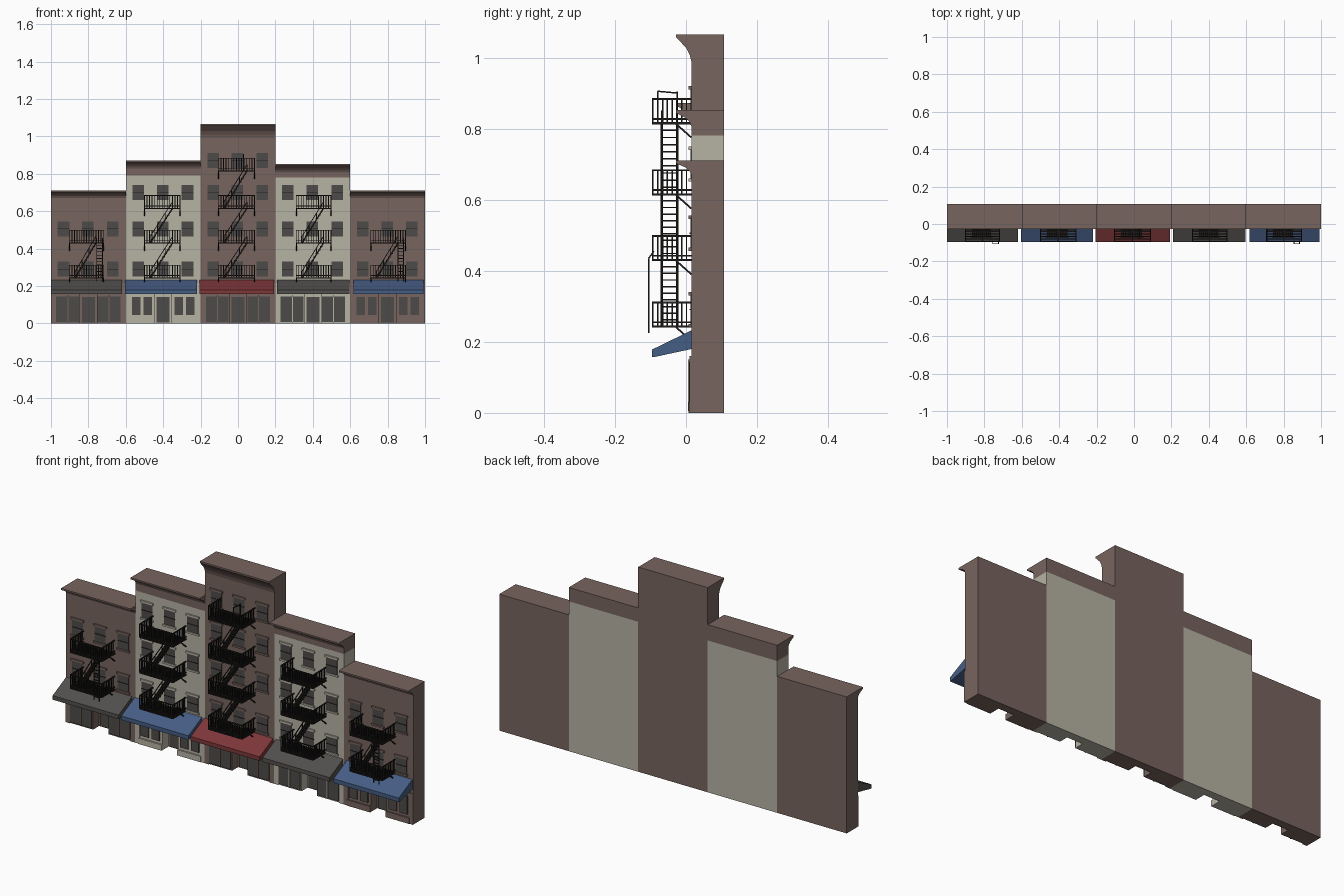
import bpy, bmesh
from mathutils import Vector, Matrix

if "Cube" in bpy.data.objects:
    bpy.data.objects.remove(bpy.data.objects["Cube"])


def mat(name, r, g, b):
    m = bpy.data.materials.new(name)
    m.diffuse_color = (r, g, b, 1)
    m.use_nodes = True
    m.node_tree.nodes["Principled BSDF"].inputs["Base Color"].default_value = m.diffuse_color
    return m


BROWN = mat("brownstone", 0.185, 0.128, 0.112)
CREAM = mat("cream_plaster", 0.47, 0.445, 0.37)
GLASS = mat("dark_glass", 0.075, 0.071, 0.066)
GREY = mat("grey_canvas", 0.085, 0.08, 0.075)
BLUE = mat("blue_canvas", 0.06, 0.11, 0.23)
RED = mat("red_canvas", 0.21, 0.038, 0.042)
IRON = mat("black_iron", 0.014, 0.012, 0.011)

FACE, BACK = 0.015, 0.107      # facade and rear wall planes


def finish(bm, name, material):
    bmesh.ops.recalc_face_normals(bm, faces=bm.faces)
    me = bpy.data.meshes.new(name)
    bm.to_mesh(me)
    bm.free()
    me.materials.append(material)
    ob = bpy.data.objects.new(name, me)
    bpy.context.collection.objects.link(ob)
    return ob


def box(bm, x0, x1, y0, y1, z0, z1):
    c = Vector(((x0 + x1) / 2, (y0 + y1) / 2, (z0 + z1) / 2))
    s = Matrix.Diagonal((x1 - x0, y1 - y0, z1 - z0, 1))
    bmesh.ops.create_cube(bm, size=1, matrix=Matrix.Translation(c) @ s)


def rod(bm, p, q, t=0.004):
    p, q = Vector(p), Vector(q)
    d = q - p
    r = d.to_track_quat('Z', 'Y').to_matrix().to_4x4()
    s = Matrix.Diagonal((t, t, d.length, 1))
    bmesh.ops.create_cube(bm, size=1, matrix=Matrix.Translation((p + q) / 2) @ r @ s)


def prism(bm, pts, x0, x1):
    # extrude a (y, z) profile along x
    f = bm.faces.new([bm.verts.new((x0, y, z)) for y, z in pts])
    g = bmesh.ops.extrude_face_region(bm, geom=[f])["geom"]
    bmesh.ops.translate(bm, vec=(x1 - x0, 0, 0),
                        verts=[v for v in g if isinstance(v, bmesh.types.BMVert)])


def platform(bm, x0, x1, z):
    yf, yb, h = -0.093, FACE, 0.068
    # slatted floor and its frame
    for i in range(9):
        y = yf + (yb - yf) * i / 8
        rod(bm, (x0, y, z), (x1, y, z), 0.006)
    for x in (x0, (x0 + x1) / 2, x1):
        rod(bm, (x, yf, z), (x, yb, z), 0.006)
    # rails
    for dz in (0.012, h):
        rod(bm, (x0, yf, z + dz), (x1, yf, z + dz), 0.005)
        for x in (x0, x1):
            rod(bm, (x, yf, z + dz), (x, yb, z + dz), 0.005)
    # balusters
    for i in range(15):
        x = x0 + (x1 - x0) * i / 14
        rod(bm, (x, yf, z), (x, yf, z + h))
    for x in (x0, x1):
        for i in range(1, 8):
            y = yf + (yb - yf) * i / 8
            rod(bm, (x, y, z), (x, y, z + h))
        # wall bracket
        rod(bm, (x, -0.03, z), (x, FACE, z - 0.04), 0.005)


def stairs(bm, x0, x1, z0, z1):
    ya, yb = -0.068, -0.025
    for y in (ya, yb):
        rod(bm, (x0, y, z0), (x1, y, z1), 0.007)
        rod(bm, (x0, y, z0 + 0.035), (x1, y, z1 + 0.035))
        for t in (0, 0.33, 0.67, 1):
            x, z = x0 + (x1 - x0) * t, z0 + (z1 - z0) * t
            rod(bm, (x, y, z), (x, y, z + 0.035))
    for i in range(1, 10):
        x, z = x0 + (x1 - x0) * i / 10, z0 + (z1 - z0) * i / 10
        box(bm, x - 0.007, x + 0.007, ya, yb, z - 0.002, z + 0.002)


def drop_ladder(bm, x, z0, z1):
    for s in (-0.015, 0.015):
        rod(bm, (x + s, -0.105, z0), (x + s, -0.105, z1))
        rod(bm, (x + s, -0.105, z1), (x + s, -0.09, z1 + 0.02))
    for i in range(1, 12):
        z = z0 + (z1 - z0) * i / 12
        rod(bm, (x - 0.015, -0.105, z), (x + 0.015, -0.105, z))


LEVELS = [0.243, 0.43, 0.615, 0.815]
WINDOW_Z = [0.25, 0.465, 0.66, 0.83]

# name, centre x, height, floors, wall, crown base, awning colour, awning x, escape x, wide shop glass
BUILDINGS = [
    ("far_left", -0.8, 0.71, 2, BROWN, 0.67, GREY, (-1.0, -0.62), (-0.9, -0.72), True),
    ("left", -0.4, 0.872, 3, CREAM, 0.79, BLUE, (-0.605, -0.218), (-0.5, -0.31), False),
    ("middle", 0.0, 1.065, 4, BROWN, 0.985, RED, (-0.205, 0.192), (-0.105, 0.088), True),
    ("right", 0.4, 0.852, 3, CREAM, 0.78, GREY, (0.208, 0.595), (0.312, 0.497), True),
    ("far_right", 0.8, 0.71, 2, BROWN, 0.67, BLUE, (0.617, 0.993), (0.71, 0.895), False),
]

for name, cx, h, floors, wall, crown, canvas, aw, fe, wide in BUILDINGS:
    x0, x1 = cx - 0.2, cx + 0.2

    # upper wall, with raised sills and lintels
    bm = bmesh.new()
    box(bm, x0, x1, FACE, BACK, 0.16, crown)
    windows = bmesh.new()
    bars = bmesh.new()
    for k in range(floors):
        z = WINDOW_Z[k]
        top = z + 0.08
        for dx in (-0.133, -0.003, 0.13):
            a, b = cx + dx - 0.031, cx + dx + 0.031
            box(windows, a, b, FACE - 0.003, FACE + 0.002, z, top)
            box(bars, a, b, FACE - 0.005, FACE, z + 0.039, z + 0.042)
            box(bm, a - 0.006, b + 0.006, FACE - 0.008, FACE + 0.002, z - 0.009, z)
            box(bm, a - 0.006, b + 0.006, FACE - 0.008, FACE + 0.002, top, top + 0.01)
    finish(bm, name + "_wall", wall)
    finish(windows, name + "_windows", GLASS)
    finish(bars, name + "_window_bars", IRON)

    # crown with a flaring cornice
    bm = bmesh.new()
    drop = min(0.075, h - crown)
    if wall is CREAM:
        drop = 0.045
    prism(bm, [(BACK, crown), (BACK, h), (-0.028, h), (-0.028, h - 0.008),
               (0.0, h - drop * 0.5), (0.01, h - drop * 0.75), (FACE, h - drop),
               (FACE, crown - 0.001)], x0, x1)
    finish(bm, name + "_cornice", BROWN)

    # ground floor: rear wall, end piers, shop bays and a recessed doorway
    bm = bmesh.new()
    shop = bmesh.new()
    box(bm, x0, x1, 0.065, BACK, 0, 0.16)
    for s in (-1, 1):
        def span(a, b):
            return sorted((cx + s * a, cx + s * b))
        box(bm, *span(0.175, 0.2), 0.01, 0.07, 0, 0.16)
        box(bm, *span(0.045, 0.175), FACE, 0.07, 0, 0.16)
        if wide:
            box(shop, *span(0.05, 0.172), 0.008, FACE + 0.002, 0.008, 0.145)
            box(bm, *span(0.107, 0.112), 0.005, FACE, 0.005, 0.15)
        else:
            for a in (0.06, 0.122):
                box(shop, *span(a, a + 0.045), 0.009, FACE + 0.002, 0.045, 0.14)
            box(bm, *span(0.045, 0.18), 0.007, FACE, 0.0, 0.03)
    finish(bm, name + "_ground_floor", wall)
    box(shop, cx - 0.035, cx + 0.035, 0.058, 0.067, 0.005, 0.14)
    finish(shop, name + "_shop_glass", GLASS)

    # awning
    bm = bmesh.new()
    prism(bm, [(FACE + 0.002, 0.233), (-0.096, 0.178), (-0.096, 0.157),
               (-0.09, 0.157), (FACE + 0.002, 0.18)], *aw)
    finish(bm, name + "_awning", canvas)

    # fire escape
    bm = bmesh.new()
    for k in range(floors):
        platform(bm, fe[0], fe[1], LEVELS[k])
        if k:
            stairs(bm, fe[0] + 0.03, fe[1] - 0.04, LEVELS[k - 1], LEVELS[k])
    if name == "far_left":
        drop_ladder(bm, -0.74, 0.225, 0.435)
    if name == "far_right":
        drop_ladder(bm, 0.87, 0.225, 0.435)
    if name == "middle":
        # short hand loop above the top landing
        for y in (-0.08, -0.025):
            rod(bm, (0.03, y, 0.815), (0.03, y, 0.905))
        rod(bm, (0.03, -0.08, 0.905), (0.03, -0.025, 0.9))
    finish(bm, name + "_fire_escape", IRON)
